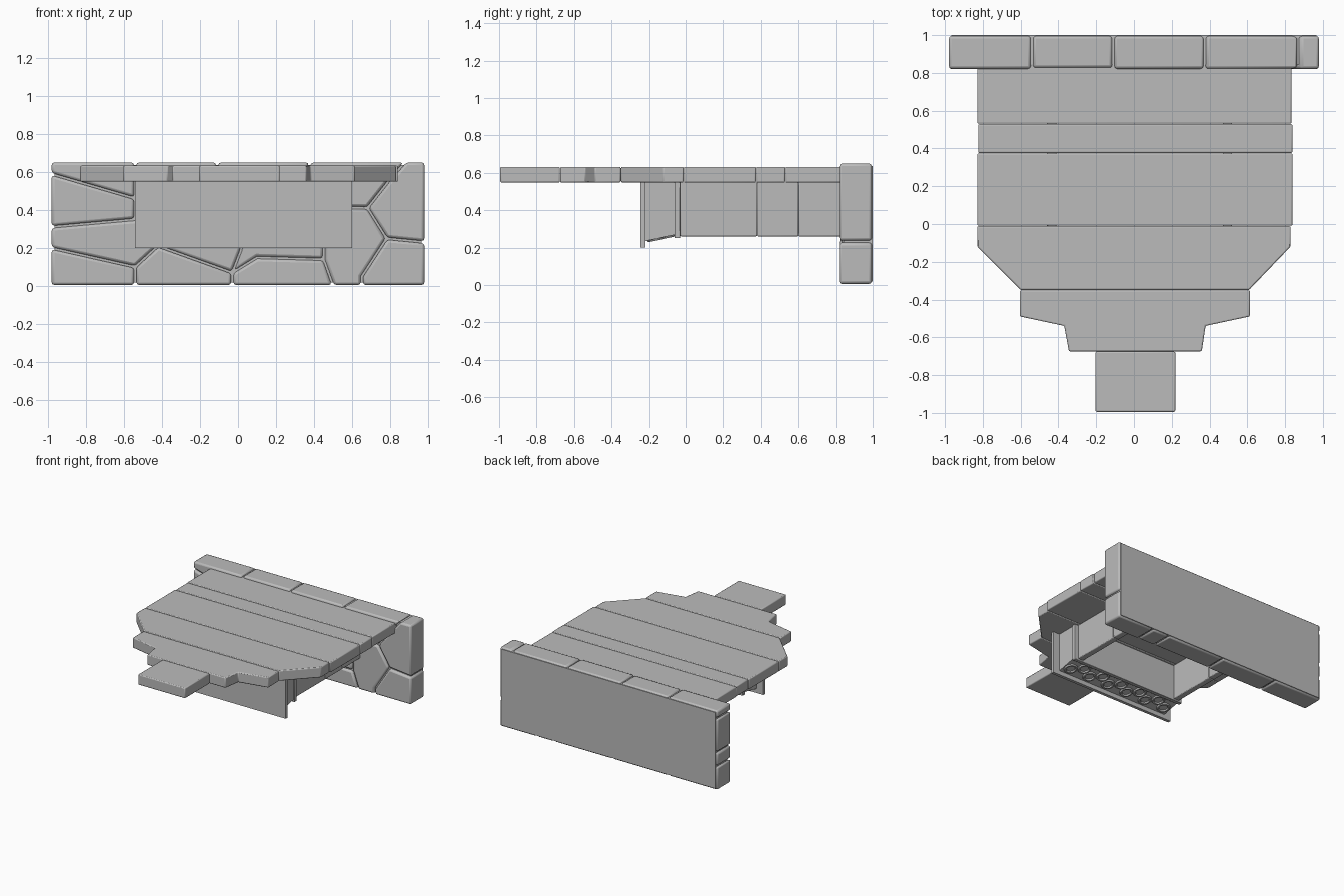
import bpy
import bmesh
import math
import random
from mathutils import Vector

random.seed(4)
cube = bpy.data.objects.get("Cube")
if cube:
    bpy.data.objects.remove(cube, do_unlink=True)

GREY = (0.5, 0.5, 0.5, 1)
stone = bpy.data.materials.new("grey_stone")
stone.use_nodes = True
stone.diffuse_color = GREY
stone.node_tree.nodes["Principled BSDF"].inputs["Base Color"].default_value = GREY


def finish(ob, bevel=0.0, segments=2):
    ob.data.materials.append(stone)
    if bevel:
        mod = ob.modifiers.new("worn_edges", "BEVEL")
        mod.width = bevel
        mod.segments = segments
        mod.limit_method = "ANGLE"
        mod.angle_limit = math.radians(40)
    bpy.ops.object.select_all(action="DESELECT")
    ob.select_set(True)
    bpy.context.view_layer.objects.active = ob
    bpy.ops.object.shade_smooth_by_angle(angle=math.radians(40))
    return ob


def prism(name, points, direction, shrink=0.0, bevel=0.0):
    """Extrude a flat outline, optionally shrunk so neighbours leave a joint."""
    bm = bmesh.new()
    face = bm.faces.new([bm.verts.new(p) for p in points])
    bm.normal_update()
    if shrink:
        ring = bmesh.ops.inset_individual(bm, faces=[face], thickness=shrink,
                                          use_even_offset=True)["faces"]
        bmesh.ops.delete(bm, geom=ring, context="FACES")
    ext = bmesh.ops.extrude_face_region(bm, geom=bm.faces[:])["geom"]
    moved = [v for v in ext if isinstance(v, bmesh.types.BMVert)]
    bmesh.ops.translate(bm, verts=moved, vec=Vector(direction))
    # Close the starting side if the extrusion left it open
    border = [e for e in bm.edges if e.is_boundary]
    if border:
        bmesh.ops.holes_fill(bm, edges=border)
    bmesh.ops.recalc_face_normals(bm, faces=bm.faces[:])
    mesh = bpy.data.meshes.new(name)
    bm.to_mesh(mesh)
    bm.free()
    ob = bpy.data.objects.new(name, mesh)
    bpy.context.collection.objects.link(ob)
    return finish(ob, bevel)


def block(name, x, y, z, bevel=0.0):
    outline = [(x[0], y[0], z[0]), (x[1], y[0], z[0]),
               (x[1], y[1], z[0]), (x[0], y[1], z[0])]
    return prism(name, outline, (0, 0, z[1] - z[0]), 0, bevel)


# Back wall: irregular stones sharing corner points, over a flat core
corners = {
    "a": (-.985, .655), "b": (-.985, .59), "c": (-.54, .46), "d": (-.54, .655),
    "e": (-.985, .31), "f": (-.54, .35), "g": (-.985, .2), "h": (-.54, .1),
    "i": (-.42, .21), "j": (-.3, .38), "k": (-.985, 0), "l": (-.54, 0),
    "m": (-.03, 0), "n": (-.03, .07), "o": (.02, .2), "p": (-.1, .42),
    "q": (-.11, .655), "r": (.5, 0), "s": (.45, .14), "t": (.1, .15),
    "u": (.45, .2), "v": (.3, .42), "w": (.38, .655), "x": (.65, 0),
    "y": (.65, .05), "z": (.78, .25), "A": (.68, .41), "B": (.79, .55),
    "C": (.88, .655), "D": (.985, .23), "E": (.985, .655), "F": (.985, 0),
}
stones = ["bcda", "efcb", "ghijfe", "klhg", "lmnih", "inopj", "cfjpqd",
          "mrstn", "ntsuvpo", "qpvw", "srxyzAvu", "wvABC", "CBAzDE", "xFDzy"]
for n, letters in enumerate(stones):
    front = 0.82 + random.uniform(0, 0.008)
    outline = [(corners[c][0], front, corners[c][1]) for c in letters]
    prism("wall_stone_%d" % (n + 1), outline, (0, 0.995 - front, 0), 0.006, 0.014)
block("wall_core", (-.965, .965), (.845, 1), (.018, .637))

# Deck: stone slabs running across, narrowing towards the front
slabs = [
    [(-.83, .85), (-.83, .53), (.835, .53), (.835, .85)],
    [(-.825, .53), (-.825, .375), (.84, .375), (.84, .53)],
    [(-.83, .375), (-.83, -.01), (.84, -.01), (.84, .375)],
    [(-.83, -.01), (-.83, -.12), (-.6, -.35), (.61, -.35), (.83, -.12), (.83, -.01)],
    [(-.605, -.35), (-.605, -.49), (-.37, -.54), (-.345, -.675),
     (.36, -.675), (.38, -.54), (.615, -.49), (.615, -.35)],
    [(-.205, -.675), (-.205, -.995), (.22, -.995), (.22, -.675)],
]
for n, outline in enumerate(slabs):
    prism("deck_slab_%d" % (n + 1), [(x, y, .548) for x, y in outline],
          (0, 0, .084), 0.001, 0.007)

# Hollow housing under the deck
block("front_panel", (-.54, .6), (-.245, -.22), (.2, .55))
block("inner_panel", (-.49, .55), (-.06, -.03), (.25, .55), .004)
for side, x in (("right", -.46), ("left", .47)):
    for n, (y0, y1) in enumerate([(-.03, .38), (.38, .6), (.6, .83)]):
        block("%s_housing_wall_%d" % (side, n + 1), (x, x + .05), (y0, y1),
              (.26, .55), .006)

# Sloped block between the panels, with a carved row of rings underneath
profile = [(-.22, .55), (-.22, .235), (-.05, .27), (-.05, .55)]
prism("sloped_block", [(-.48, y, z) for y, z in profile], (1.02, 0, 0))
tilt = math.atan2(.035, .17)
for n in range(11):
    y = -.135 + (.025 if n % 2 else -.025)
    z = .2525 + (y + .135) * math.tan(tilt)
    bpy.ops.mesh.primitive_torus_add(major_radius=.042, minor_radius=.011,
                                     major_segments=20, minor_segments=6,
                                     location=(-.42 + n * .09, y, z),
                                     rotation=(tilt, 0, 0))
    ring = bpy.context.object
    ring.name = "carved_ring_%d" % (n + 1)
    finish(ring)
